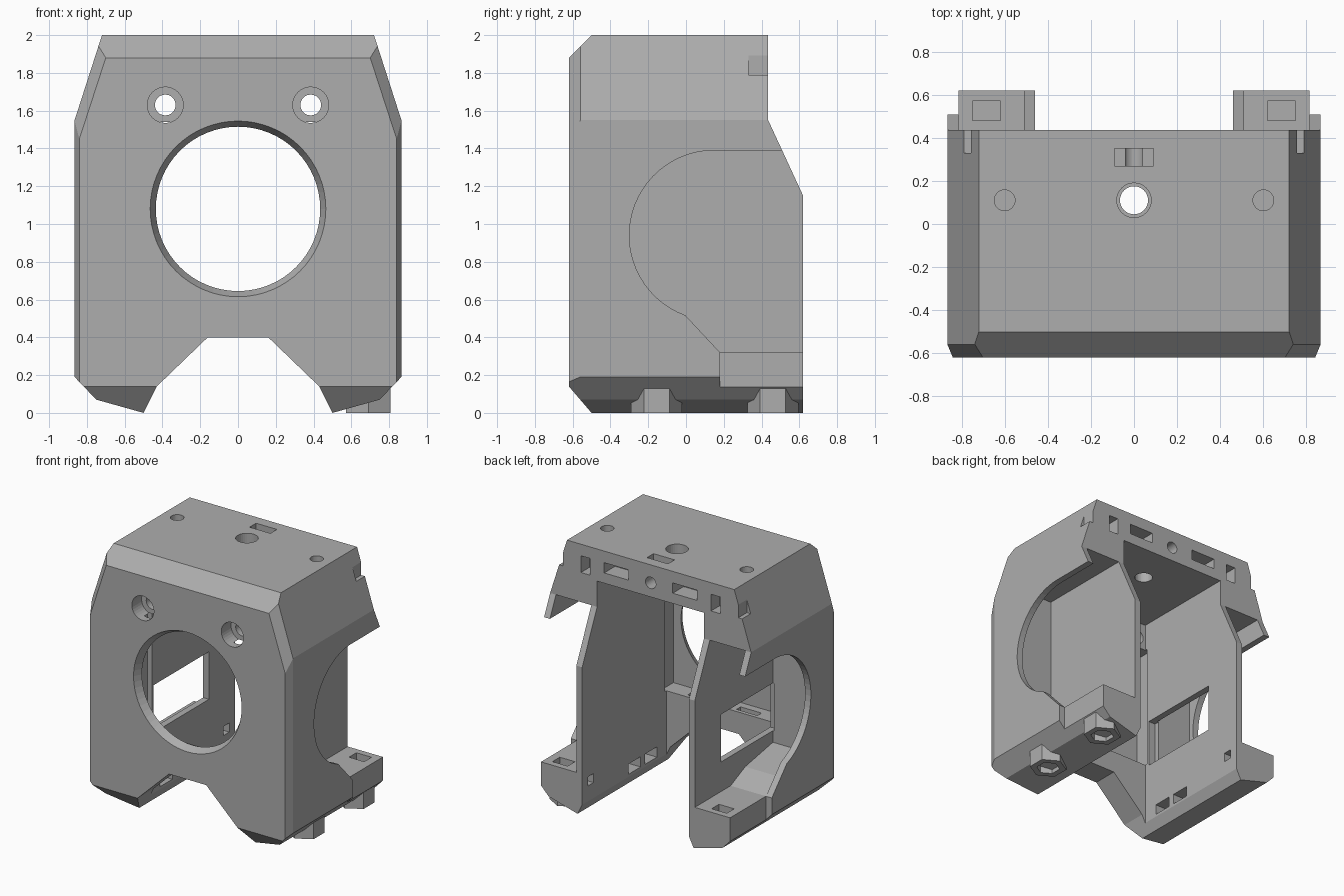
import bpy, bmesh, math
from mathutils import Vector

cube = bpy.data.objects.get("Cube")
if cube:
    bpy.data.objects.remove(cube, do_unlink=True)

GREY = (0.42, 0.42, 0.42, 1)
mat = bpy.data.materials.new("plain_grey")
mat.use_nodes = True
mat.diffuse_color = GREY
mat.node_tree.nodes["Principled BSDF"].inputs["Base Color"].default_value = GREY


def prism(name, pts, axis, lo, hi, top_scale=1.0):
    """Extrude a 2D outline along an axis; the far end may be scaled about its middle."""
    place = {"x": lambda a, b, d: (d, a, b), "y": lambda a, b, d: (a, d, b),
             "z": lambda a, b, d: (a, b, d)}[axis]
    ca = sum(p[0] for p in pts) / len(pts)
    cb = sum(p[1] for p in pts) / len(pts)
    bm = bmesh.new()
    near = [bm.verts.new(place(a, b, lo)) for a, b in pts]
    far = [bm.verts.new(place(ca + (a - ca) * top_scale, cb + (b - cb) * top_scale, hi)) for a, b in pts]
    bm.faces.new(near)
    bm.faces.new(far[::-1])
    for i in range(len(pts)):
        j = (i + 1) % len(pts)
        bm.faces.new((near[i], far[i], far[j], near[j]))
    bmesh.ops.recalc_face_normals(bm, faces=bm.faces)
    mesh = bpy.data.meshes.new(name)
    bm.to_mesh(mesh)
    bm.free()
    mesh.materials.append(mat)
    obj = bpy.data.objects.new(name, mesh)
    bpy.context.collection.objects.link(obj)
    return obj


def ring(a, b, r, n=32, start=0.0):
    return [(a + r * math.cos(start + math.tau * i / n), b + r * math.sin(start + math.tau * i / n))
            for i in range(n)]


def rect(a0, a1, b0, b1):
    return [(a0, b0), (a1, b0), (a1, b1), (a0, b1)]


def cut(target, *args):
    """Subtract a prism from the target."""
    tool = prism("cutter", *args)
    tool.hide_render = True
    mod = target.modifiers.new("cut", "BOOLEAN")
    mod.operation, mod.solver, mod.object = "DIFFERENCE", "EXACT", tool
    bpy.context.view_layer.objects.active = target
    bpy.ops.object.modifier_apply(modifier=mod.name)
    bpy.data.objects.remove(tool, do_unlink=True)


def mirrored(pts, s):
    return [(s * a, b) for a, b in pts]


# Outer shell block
half = [(0.5, 0), (0.75, 0.07), (0.865, 0.19), (0.865, 1.55), (0.72, 2)]
shell = prism("shell", half + mirrored(half, -1)[::-1], "y", -0.62, 0.62)

# Chamfers around the front edges
bm = bmesh.new()
bm.from_mesh(shell.data)
planes = [((0, -0.62, 1.88), (0, -1, 1)), ((0, -0.62, 0.14), (0, -0.14, -0.12))]
p, q, r = Vector((0.84, -0.62, 1.45)), Vector((0.70, -0.62, 1.88)), Vector((0.76, -0.56, 1.87))
n = (q - p).cross(r - p)
n *= 1 if n.x > 0 else -1
for s in (1, -1):
    planes += [((s * 0.84, -0.62, 1), (s * 0.06, -0.025, 0)),
               ((s * p.x, p.y, p.z), (s * n.x, n.y, n.z))]
for co, no in planes:
    bmesh.ops.bisect_plane(bm, geom=bm.verts[:] + bm.edges[:] + bm.faces[:], dist=1e-5,
                           plane_co=co, plane_no=no, clear_outer=True)
    bmesh.ops.holes_fill(bm, edges=[e for e in bm.edges if e.is_boundary], sides=0)
bmesh.ops.recalc_face_normals(bm, faces=bm.faces)
bm.to_mesh(shell.data)
bm.free()

# Stepped back, central bay and front notch
cut(shell, [(0.435, 2.1), (0.435, 1.55), (0.62, 1.15), (0.7, 1.15), (0.7, 2.1)], "x", -1, 1)
bay = [(0.5, -0.1), (0.5, 0), (0.46, 0.08), (0.46, 1.75)]
cut(shell, bay + mirrored(bay, -1)[::-1], "y", -0.42, 0.7)
notch = [(0.5, -0.1), (0.5, 0), (0.43, 0.14), (0.16, 0.4)]
cut(shell, notch + mirrored(notch, -1)[::-1], "y", -0.7, -0.3)

# Front fan recess and bevelled round opening
cut(shell, rect(-0.5, 0.5, 0.57, 1.54), "y", -0.56, -0.4)
cut(shell, ring(0, 1.08, 0.47, 64), "y", -0.63, -0.55, 0.915)

# Side outline of the blower opening
arc = [(0.15 + 0.45 * math.cos(t), 0.94 + 0.45 * math.sin(t))
       for t in (math.radians(90 + 160 * i / 28) for i in range(29))]
opening = [(0.7, 1.39)] + arc + [(0.18, 0.32), (0.18, -0.1), (0.7, -0.1)]
blower_bay = [(0.7, 1.55), (-0.34, 1.55), (-0.34, 0.46), (0, 0.4), (0.18, 0.32), (0.7, 0.32)]

for s in (1, -1):
    def span(a, b):
        return sorted((s * a, s * b))
    # Blower bay behind a thin side wall
    cut(shell, blower_bay, "x", *span(0.51, 0.815))
    cut(shell, opening, "x", *span(0.814, 1))
    # Front screw holes with counterbores
    cut(shell, ring(s * 0.385, 1.63, 0.095), "y", -0.7, -0.5)
    cut(shell, ring(s * 0.385, 1.63, 0.055), "y", -0.7, -0.3)
    # Top pilot holes, rear slots and edge notches
    cut(shell, ring(s * 0.6, 0.11, 0.048), "z", 1.85, 2.1)
    cut(shell, rect(*span(0.19, 0.4), 1.83, 1.91), "y", 0.3, 0.5)
    cut(shell, rect(*span(0.52, 0.6), 1.78, 1.91), "y", 0.33, 0.5)
    cut(shell, rect(*span(0.755, 1), 0.33, 0.5), "z", 1.79, 1.91)
    # Air slots on the inner face of each arm, and the nut pocket
    for y in (-0.3, -0.1):
        cut(shell, rect(y, y + 0.15, 0.1, 0.18), "x", *span(0.4, 0.6))
    cut(shell, rect(*span(0.62, 0.75), 0.48, 0.57), "z", 0.2, 0.4)
    cut(shell, rect(0.48, 0.55, 0.2, 0.27), "x", *span(0.4, 0.63))
    # Shelf cutouts
    cut(shell, rect(*span(0.12, 0.3), -0.5, -0.45), "z", 0.48, 0.65)

# Top plate centre hole, slot and rear cable hole
cut(shell, ring(0, 0.11, 0.08), "z", 1.9, 2.1)
cut(shell, ring(0, 0.11, 0.065), "z", 1.6, 2.1)
cut(shell, rect(-0.09, 0.09, 0.27, 0.35), "z", 1.88, 2.1)
cut(shell, ring(0, 1.86, 0.045), "y", 0.2, 0.5)

# Window in one inner panel
cut(shell, rect(-0.38, 0.3, 0.55, 0.92), "x", -0.52, -0.44)

# Hexagonal bosses under the left arm
for i, y in enumerate((-0.155, 0.46)):
    boss = prism(f"hex_boss_{i + 1}", ring(0.69, y, 0.135, 6, math.pi / 2), "z", 0, 0.16)
    cut(boss, ring(0.69, y, 0.085, 6, math.pi / 2), "z", -0.1, 0.12)
